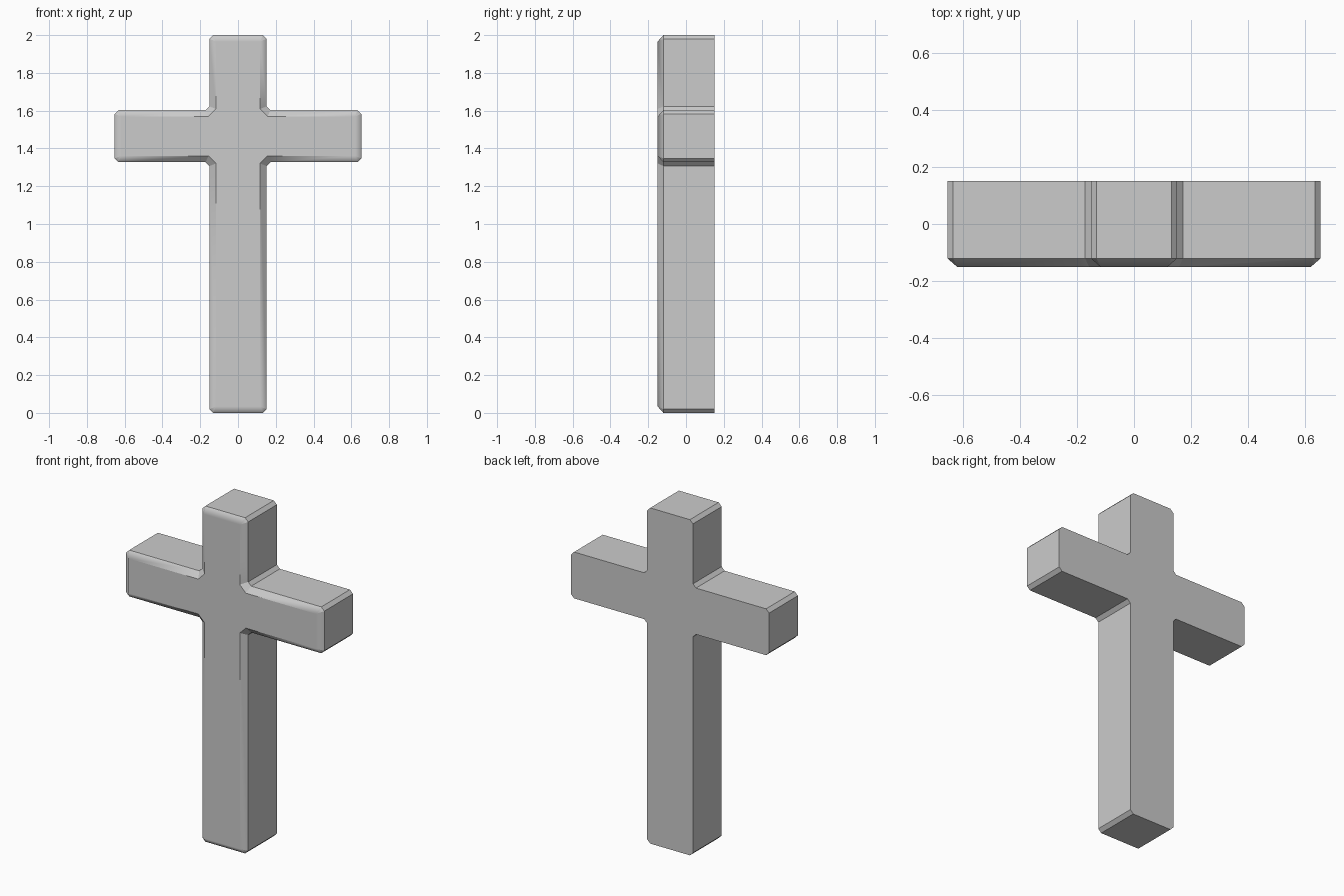
import bpy
import bmesh
from mathutils import Vector

old = bpy.data.objects.get("Cube")
if old:
    bpy.data.objects.remove(old, do_unlink=True)

# Overall sizes
SHAFT, ARM, TOP = 0.151, 0.653, 2.0
ARM_LOW, ARM_HIGH = 1.327, 1.603
BACK, SHOULDER, FRONT = 0.15, -0.12, -0.15
INSET = 0.034


def cross_outline(inset, outer_leg, inner_leg):
    """Cross outline with cut corners, as (x, z, is_inner) points."""
    s, a = SHAFT - inset, ARM - inset
    lo, hi = ARM_LOW + inset, ARM_HIGH - inset
    half = [(s, inset, False), (s, lo, True), (a, lo, False),
            (a, hi, False), (s, hi, True), (s, TOP - inset, False)]
    corners = half + [(-x, z, inner) for x, z, inner in reversed(half)]
    points = []
    for i, (x, z, inner) in enumerate(corners):
        here = Vector((x, z))
        for j in (i - 1, (i + 1) % len(corners)):
            step = (Vector(corners[j][:2]) - here).normalized()
            p = here + step * (inner_leg if inner else outer_leg)
            points.append((p.x, p.y, inner))
    return points


# Grey stone material
stone = bpy.data.materials.new("grey stone")
stone.use_nodes = True
colour = (0.6, 0.6, 0.6, 1)
stone.diffuse_color = colour
stone.node_tree.nodes["Principled BSDF"].inputs["Base Color"].default_value = colour

# Body: back, shoulder and inset front outlines joined by walls and a bevel
outer = cross_outline(0, 0.02, 0.02)
inner = cross_outline(INSET, 0, 0.04)
bm = bmesh.new()
rings = [[bm.verts.new((x, y, z)) for x, z, _ in outline]
         for outline, y in ((outer, BACK), (outer, SHOULDER), (inner, FRONT))]
bm.faces.new(rings[0])
bm.faces.new(rings[2])
for first, second in zip(rings, rings[1:]):
    for i in range(len(first)):
        j = (i + 1) % len(first)
        bm.faces.new((first[i], first[j], second[j], second[i]))
bmesh.ops.remove_doubles(bm, verts=bm.verts, dist=0.0005)
bmesh.ops.recalc_face_normals(bm, faces=bm.faces)
mesh = bpy.data.meshes.new("cross_body")
bm.to_mesh(mesh)
bm.free()
mesh.materials.append(stone)
body = bpy.data.objects.new("cross_body", mesh)
bpy.context.collection.objects.link(body)

# Flat walls, with the bevel blending into the front at the outer corners
mesh.shade_smooth()
normals = [None] * len(mesh.loops)
for face in mesh.polygons:
    for k in face.loop_indices:
        p = mesh.vertices[mesh.loops[k].vertex_index].co
        at_inner = abs(p.x) < SHAFT + 0.05 and ARM_LOW - 0.05 < p.z < ARM_HIGH + 0.05
        blend = p.y < FRONT + 0.001 and not at_inner
        normals[k] = (0, -1, 0) if blend else tuple(face.normal)
mesh.normals_split_custom_set(normals)
